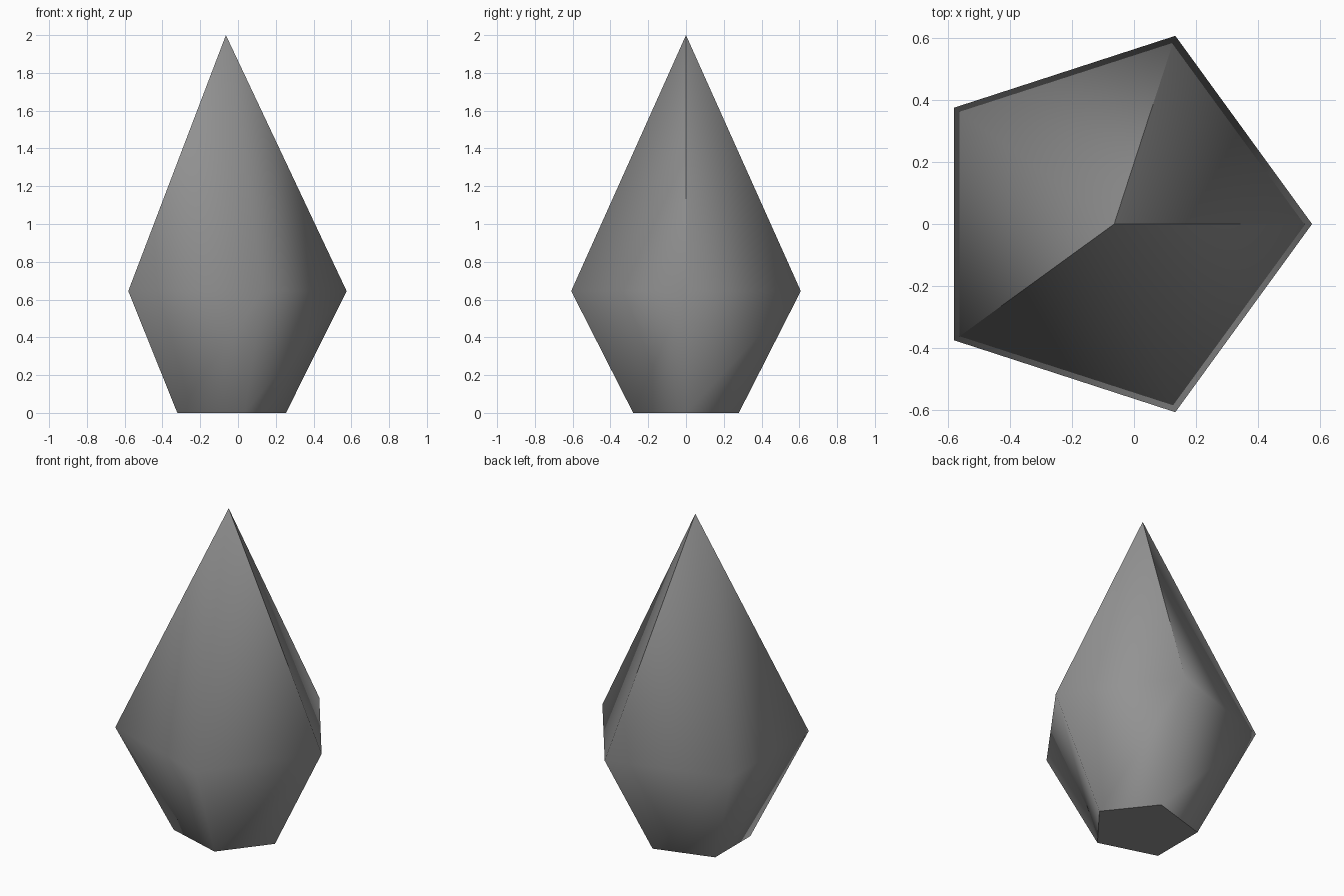
import bpy, bmesh, math

if "Cube" in bpy.data.objects:
    bpy.data.objects.remove(bpy.data.objects["Cube"])

CX = -0.064          # axis of the crystal; puts the bounding box on x = 0
SIDES = 5

stone = bpy.data.materials.new("stone grey")
stone.diffuse_color = (0.29, 0.29, 0.29, 1)
stone.use_nodes = True
stone.node_tree.nodes["Principled BSDF"].inputs["Base Color"].default_value = stone.diffuse_color

bm = bmesh.new()


def ring(rx, ry, z):
    """Pentagon of vertices with one corner towards +x."""
    angles = [math.tau * i / SIDES for i in range(SIDES)]
    return [bm.verts.new((CX + rx * math.cos(a), ry * math.sin(a), z)) for a in angles]


# crystal: narrow base, wide girdle, pointed tip
base = ring(0.318, 0.294, 0)
girdle = ring(0.639, 0.639, 0.645)
tip = bm.verts.new((CX, 0, 2))

for i in range(SIDES):
    j = (i + 1) % SIDES
    bm.faces.new((base[i], base[j], girdle[j], girdle[i]))
    bm.faces.new((girdle[i], girdle[j], tip))
floor = bm.faces.new(base[::-1])

# smooth sides, hard base rim, and creases running down from the tip
for f in bm.faces:
    f.smooth = f is not floor
for e in floor.edges:
    e.smooth = False
for i in (0, 1, 3):
    bm.edges.get((girdle[i], tip)).smooth = False

mesh = bpy.data.meshes.new("crystal")
bm.to_mesh(mesh)
bm.free()
mesh.materials.append(stone)
crystal = bpy.data.objects.new("crystal", mesh)
bpy.context.collection.objects.link(crystal)
